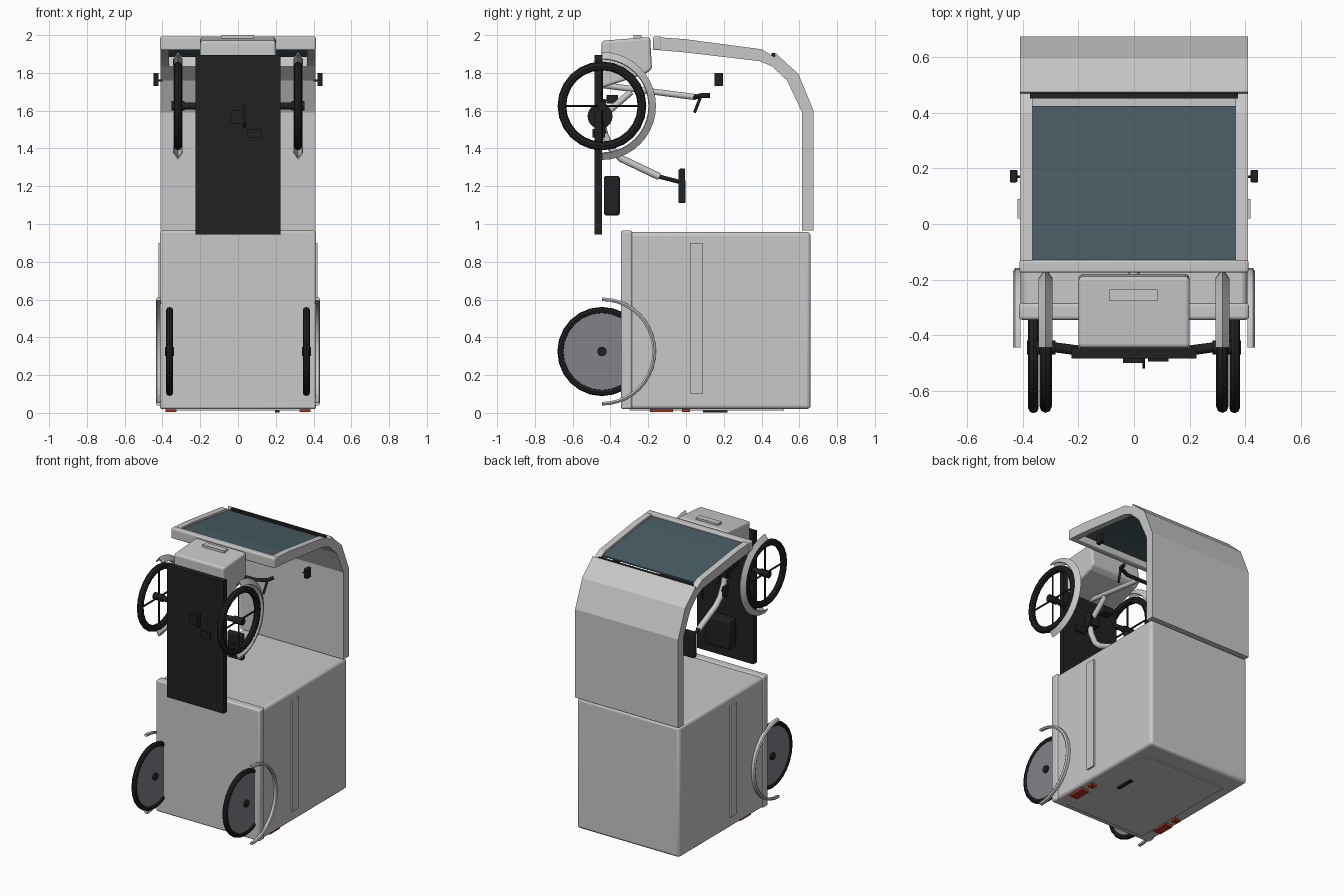
import bpy, bmesh, math
from mathutils import Vector, Matrix

if "Cube" in bpy.data.objects:
    bpy.data.objects.remove(bpy.data.objects["Cube"])


def mat(name, r, g, b):
    m = bpy.data.materials.new(name)
    m.diffuse_color = (r, g, b, 1)
    m.use_nodes = True
    m.node_tree.nodes["Principled BSDF"].inputs["Base Color"].default_value = m.diffuse_color
    return m


BODY = mat("body light grey", 0.58, 0.58, 0.58)
BLACK = mat("black", 0.015, 0.015, 0.015)
DISC = mat("wheel disc grey", 0.22, 0.22, 0.25)
GLASS = mat("tinted glass", 0.065, 0.11, 0.13)
RED = mat("lamp red", 0.45, 0.035, 0.012)


def finish(bm, name, m, bevel=0, smooth=True):
    bmesh.ops.recalc_face_normals(bm, faces=bm.faces)
    me = bpy.data.meshes.new(name)
    bm.to_mesh(me)
    bm.free()
    o = bpy.data.objects.new(name, me)
    bpy.context.collection.objects.link(o)
    me.materials.append(m)
    if bevel:
        b = o.modifiers.new("bevel", 'BEVEL')
        b.width, b.segments = bevel, 3
    bpy.context.view_layer.objects.active = o
    bpy.ops.object.select_all(action='DESELECT')
    o.select_set(True)
    if smooth:
        bpy.ops.object.shade_smooth_by_angle(angle=math.radians(30))
    return o


def box(name, m, x0, x1, y0, y1, z0, z1, bevel=0):
    bm = bmesh.new()
    bmesh.ops.create_cube(bm, size=1)
    for v in bm.verts:
        v.co = ((x0 + x1) / 2 + v.co.x * (x1 - x0), (y0 + y1) / 2 + v.co.y * (y1 - y0),
                (z0 + z1) / 2 + v.co.z * (z1 - z0))
    return finish(bm, name, m, bevel)


def extrude(name, m, pts, x0, x1, bevel=0):
    """Side profile (y, z) extruded along x."""
    bm = bmesh.new()
    a = [bm.verts.new((x0, y, z)) for y, z in pts]
    b = [bm.verts.new((x1, y, z)) for y, z in pts]
    n = len(pts)
    bm.faces.new(a)
    bm.faces.new(b)
    for i in range(n):
        bm.faces.new((a[i], a[(i + 1) % n], b[(i + 1) % n], b[i]))
    return finish(bm, name, m, bevel, False)


def sweep(name, m, prof, y, z, a0, a1, n):
    """Section (x, radius) turned around an x-parallel axis."""
    bm = bmesh.new()
    full = abs(a1 - a0) >= 360
    rings = []
    for i in range(n if full else n + 1):
        a = math.radians(a0 + (a1 - a0) * i / n)
        rings.append([bm.verts.new((x, y + r * math.cos(a), z + r * math.sin(a))) for x, r in prof])
    k = len(prof)
    for i in range(n):
        p, q = rings[i], rings[(i + 1) % len(rings)]
        for j in range(k):
            bm.faces.new((p[j], p[(j + 1) % k], q[(j + 1) % k], q[j]))
    if not full:
        bm.faces.new(rings[0])
        bm.faces.new(rings[-1])
    return finish(bm, name, m)


def rod(name, m, p, q, r, r2=None, seg=16):
    p, q = Vector(p), Vector(q)
    d = q - p
    bm = bmesh.new()
    M = Matrix.Translation((p + q) / 2) @ d.to_track_quat('Z', 'Y').to_matrix().to_4x4()
    bmesh.ops.create_cone(bm, cap_ends=True, segments=seg, radius1=r, radius2=r2 or r,
                          depth=d.length, matrix=M)
    return finish(bm, name, m)


def path(name, m, pts, r):
    cu = bpy.data.curves.new(name, 'CURVE')
    cu.dimensions = '3D'
    cu.bevel_depth, cu.bevel_resolution, cu.use_fill_caps = r, 3, True
    s = cu.splines.new('POLY')
    s.points.add(len(pts) - 1)
    for sp, p in zip(s.points, pts):
        sp.co = (*p, 1)
    cu.materials.append(m)
    o = bpy.data.objects.new(name, cu)
    bpy.context.collection.objects.link(o)
    bpy.ops.object.select_all(action='DESELECT')
    o.select_set(True)
    bpy.context.view_layer.objects.active = o
    bpy.ops.object.convert(target='MESH')


# Cargo box, front lip, tail door
box("cargo_box", BODY, -0.408, 0.408, -0.335, 0.66, 0.02, 0.957, 0.02)
box("cargo_front_lip", BODY, -0.414, 0.414, -0.345, -0.285, 0.02, 0.965, 0.012)
box("tail_door", BODY, -0.32, 0.32, -0.30, 0.52, 0.012, 0.03)
box("door_handle", BLACK, 0.195, 0.22, 0.09, 0.22, 0.003, 0.015)
for s in (-1, 1):
    box("side_strip", BODY, *sorted((s * 0.40, s * 0.42)), 0.02, 0.09, 0.10, 0.90)
    box("tail_lamp", RED, *sorted((s * 0.325, s * 0.385)), -0.19, -0.07, 0.004, 0.025)
    box("reflector", RED, *sorted((s * 0.335, s * 0.375)), -0.02, 0.02, 0.004, 0.025)

# Canopy: back panel, rails, front bar, glass
extrude("canopy_panel", BODY, [(0.675, 0.965), (0.675, 1.60), (0.595, 1.795), (0.50, 1.88), (0.475, 1.905),
                               (0.455, 1.835), (0.535, 1.76), (0.615, 1.59), (0.615, 0.965)], -0.41, 0.41)
for s in (-1, 1):
    extrude("canopy_rail", BODY, [(-0.14, 1.988), (0.0, 1.978), (0.40, 1.925), (0.475, 1.88), (0.455, 1.835),
                                  (0.39, 1.862), (0.0, 1.908), (-0.14, 1.92)], s * 0.365, s * 0.41)
box("canopy_front_bar", BODY, -0.412, 0.412, -0.175, -0.13, 1.92, 1.992, 0.008)
extrude("roof_glass", GLASS, [(-0.135, 1.975), (0.0, 1.965), (0.425, 1.905), (0.425, 1.895),
                              (0.0, 1.955), (-0.135, 1.965)], -0.37, 0.37)
box("roof_hinge_bar", BLACK, -0.375, 0.375, 0.452, 0.472, 1.885, 1.905)

# Floor board and nose
box("floor_board", BLACK, -0.225, 0.225, -0.485, -0.445, 0.945, 1.895)
extrude("nose", BODY, [(-0.447, 1.97), (-0.19, 1.99), (-0.18, 1.82), (-0.215, 1.795), (-0.447, 1.72)],
        -0.2, 0.2, 0.015)
box("nose_plate", BODY, -0.088, 0.085, -0.278, -0.235, 1.975, 2.0)
box("battery", BLACK, -0.10, 0.10, -0.435, -0.35, 1.045, 1.255, 0.015)

# Drive unit through the floor
rod("chain_disc", BLACK, (0.03, -0.455, 1.57), (0.04, -0.455, 1.57), 0.066, seg=24)
box("drive_unit", BLACK, -0.04, 0.03, -0.50, -0.40, 1.53, 1.60)
for s in (-1, 1):
    rod("crank", BLACK, (s * 0.045, -0.455, 1.57), (s * 0.05, -0.43, 1.57 - s * 0.09), 0.01)
    box("pedal", BLACK, *sorted((s * 0.05, s * 0.125)), -0.495 if s > 0 else -0.42,
        -0.43 if s > 0 else -0.36, 1.57 - s * 0.09 - 0.022, 1.57 - s * 0.09 + 0.022)

# Steering column, handlebar, frame tubes, saddle
path("steering_column", BODY, [(0, -0.44, 1.735), (0, 0.05, 1.672)], 0.017)
path("front_brace", BODY, [(0, -0.29, 1.70), (0, -0.44, 1.57)], 0.018)
path("seat_frame", BODY, [(0, -0.45, 1.56), (0, -0.43, 1.47), (0, -0.39, 1.39), (0, -0.34, 1.345),
                          (0, -0.14, 1.25)], 0.02)
rod("seat_post", BLACK, (0, -0.15, 1.253), (0, -0.03, 1.222), 0.011)
extrude("saddle", BLACK, [(-0.04, 1.11), (-0.04, 1.285), (-0.03, 1.295), (-0.005, 1.295), (-0.002, 1.11)],
        -0.06, 0.06, 0.012)
path("handlebar", BLACK, [(-0.19, 0.125, 1.68), (-0.18, 0.08, 1.68), (-0.1, 0.05, 1.672),
                          (0.1, 0.05, 1.672), (0.18, 0.08, 1.68), (0.19, 0.125, 1.68)], 0.013)

for s in (-1, 1):
    rod("brake_lever", BLACK, (s * 0.18, 0.08, 1.68), (s * 0.17, 0.045, 1.59), 0.008)
    # Mirrors
    box("mirror", BLACK, *sorted((s * 0.42, s * 0.447)), 0.15, 0.195, 1.73, 1.80, 0.004)
    box("mirror_arm", BLACK, *sorted((s * 0.40, s * 0.425)), 0.165, 0.175, 1.755, 1.765)

    # Front wheels with spokes, axle and mudguards
    X, Y, Z = s * 0.318, -0.445, 1.625
    tyre = [(X + 0.022 * math.cos(i * math.pi / 4), 0.212 + 0.023 * math.sin(i * math.pi / 4)) for i in range(8)]
    sweep("front_tyre", BLACK, tyre, Y, Z, 0, 360, 24)
    sweep("front_rim", BLACK, [(X - 0.013, 0.193), (X + 0.013, 0.193), (X + 0.013, 0.205), (X - 0.013, 0.205)],
          Y, Z, 0, 360, 24)
    for a in (0, 90):
        c, q = 0.2 * math.cos(math.radians(a)), 0.2 * math.sin(math.radians(a))
        rod("spoke", BLACK, (X, Y - c, Z - q), (X, Y + c, Z + q), 0.006, seg=8)
    rod("front_hub", BLACK, (X - 0.035, Y, Z), (X + 0.035, Y, Z), 0.025)
    rod("front_axle", BLACK, (s * 0.2, -0.455, Z), (X, -0.44, Z), 0.018)
    sweep("front_mudguard", BODY, [(X - 0.025, 0.25), (X, 0.286), (X + 0.025, 0.25), (X + 0.021, 0.246),
                                   (X, 0.276), (X - 0.021, 0.246)], Y, Z, -90, 90, 20)

    # Rear wheels with solid discs and mudguard arches
    X, Z = s * 0.362, 0.325
    tyre = [(X + 0.019 * math.cos(i * math.pi / 4), 0.218 + 0.018 * math.sin(i * math.pi / 4)) for i in range(8)]
    sweep("rear_tyre", BLACK, tyre, Y, Z, 0, 360, 24)
    rod("rear_disc", DISC, (X - 0.01, Y, Z), (X + 0.01, Y, Z), 0.212, seg=24)
    rod("rear_hub", BLACK, (X - 0.024, Y, Z), (X + 0.024, Y, Z), 0.025)
    sweep("rear_mudguard", BODY, [(s * 0.408, 0.286), (s * 0.428, 0.286), (s * 0.435, 0.276), (s * 0.43, 0.267),
                                  (s * 0.408, 0.272)], Y, Z, -90, 90, 20)
